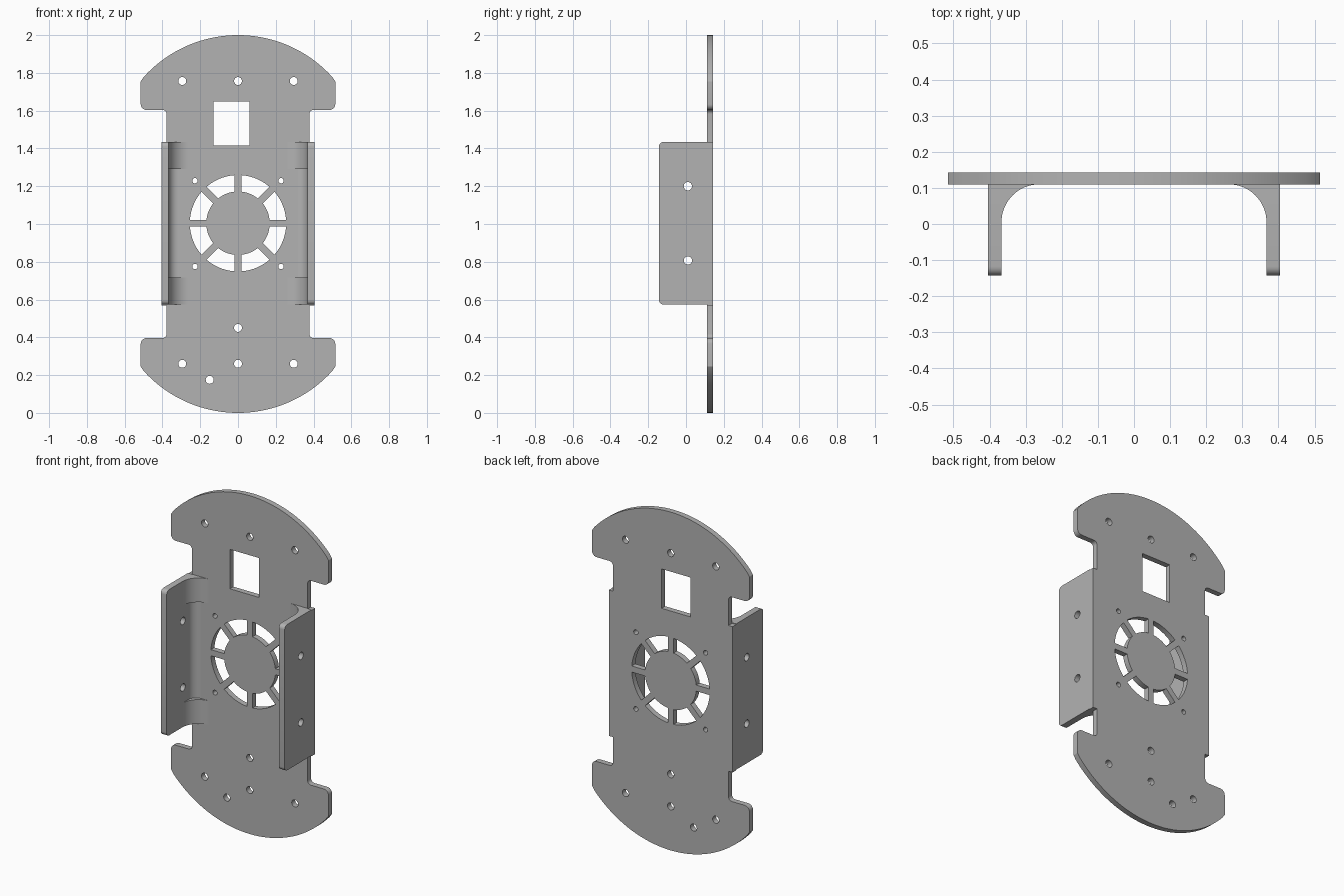
import bpy, bmesh
from math import sin, cos, asin, atan2, pi, radians
from mathutils import Vector

cube = bpy.data.objects.get("Cube")
if cube:
    bpy.data.objects.remove(cube, do_unlink=True)

grey = bpy.data.materials.new("plain grey")
grey.use_nodes = True
COLOUR = (0.45, 0.45, 0.45, 1)
grey.diffuse_color = COLOUR
grey.node_tree.nodes["Principled BSDF"].inputs["Base Color"].default_value = COLOUR


def arc(cx, cy, r, a0, a1, n):
    return [(cx + r * cos(a0 + (a1 - a0) * i / n), cy + r * sin(a0 + (a1 - a0) * i / n))
            for i in range(n + 1)]


def circle(cx, cy, r, n=24):
    return arc(cx, cy, r, 0, 2 * pi, n)[:-1]


def rounded(corners, n=6):
    """Polygon of (x, y, radius) right-angled corners with rounded tips."""
    out = []
    for i, (x, y, r) in enumerate(corners):
        p = Vector((x, y))
        if not r:
            out.append((x, y))
            continue
        u = (Vector(corners[i - 1][:2]) - p).normalized() * r
        v = (Vector(corners[(i + 1) % len(corners)][:2]) - p).normalized() * r
        for k in range(n + 1):
            t = pi / 2 * k / n
            out.append(tuple(p + u * (1 - sin(t)) + v * (1 - cos(t))))
    return out


def slab(name, loops, depth, location, rotation=(0, 0, 0)):
    """Flat sheet from an outline and its holes, thickened by depth."""
    curve = bpy.data.curves.new(name, "CURVE")
    curve.dimensions, curve.fill_mode, curve.extrude = "2D", "BOTH", depth / 2
    for loop in loops:
        s = curve.splines.new("POLY")
        s.points.add(len(loop) - 1)
        for point, (x, y) in zip(s.points, loop):
            point.co = (x, y, 0, 1)
        s.use_cyclic_u = True
    ob = bpy.data.objects.new(name, curve)
    bpy.context.collection.objects.link(ob)
    ob.location, ob.rotation_euler = location, rotation
    bpy.ops.object.select_all(action="DESELECT")
    bpy.context.view_layer.objects.active = ob
    ob.select_set(True)
    bpy.ops.object.convert(target="MESH")
    ob = bpy.context.object
    bm = bmesh.new()
    bm.from_mesh(ob.data)
    bmesh.ops.remove_doubles(bm, verts=bm.verts, dist=1e-5)
    bmesh.ops.recalc_face_normals(bm, faces=bm.faces)
    bm.to_mesh(ob.data)
    bm.free()
    ob.data.materials.clear()
    ob.data.materials.append(grey)
    bpy.ops.object.shade_smooth_by_angle(angle=radians(30))
    return ob


FRONT, BACK = 0.11, 0.143      # plate faces
INNER, OUTER = 0.367, 0.405    # flange faces
HALF = 0.431                   # half the flange height
MID = 1.004

# Plate outline: one side, from the bottom arc up to the top arc
ear_arc = arc(0, 0.327, 0.673, atan2(0.428, 0.515), pi / 2, 20)
upper = [(OUTER, HALF, 0), (0.378, HALF, 0), (0.378, 0.604, 0.022),
         (0.515, 0.604, 0.03), (0.515, 0.755, 0)]
lower = [(x, -z, r) for x, z, r in reversed(upper)]
side = [(x, -z) for x, z in reversed(ear_arc[1:])] + rounded(lower + upper) + ear_arc[1:]
outline = side + [(-x, z) for x, z in reversed(side[1:-1])]
loops = [[(x, z + 1) for x, z in outline]]

# Square window
loops.append([(-0.13, 1.415), (0.06, 1.415), (0.06, 1.648), (-0.13, 1.648)])

# Fan grille: eight openings between straight spokes
R_IN, R_OUT, SPOKE = 0.168, 0.255, 0.018
for k in range(8):
    a = k * pi / 4
    o, i = asin(SPOKE / R_OUT), asin(SPOKE / R_IN)
    loops.append(arc(0, MID, R_OUT, a + o, a + pi / 4 - o, 10)
                 + arc(0, MID, R_IN, a + pi / 4 - i, a + i, 10))

# Screw holes
for x, z in [(-0.295, 1.757), (0, 1.757), (0.295, 1.757), (0, 0.45),
             (-0.295, 0.26), (0, 0.26), (0.295, 0.26), (-0.15, 0.175)]:
    loops.append(circle(x, z, 0.021))
for x in (-0.228, 0.228):
    for z in (0.775, 1.229):
        loops.append(circle(x, z, 0.014))

slab("plate", loops, BACK - FRONT, (0, (FRONT + BACK) / 2, 0), (pi / 2, 0, 0))

# Side flanges with screw holes, and the fillets joining them to the plate
flange = rounded([(-0.143, MID - HALF, 0.025), (FRONT, MID - HALF, 0),
                  (FRONT, MID + HALF, 0), (-0.143, MID + HALF, 0.025)])
flange_loops = [flange, circle(0.01, 1.2, 0.022), circle(0.01, 0.807, 0.022)]
GUSSET = 0.143                 # height of the large end fillets


def fillet(name, s, r, z0, z1):
    curve = arc(INNER - r, FRONT - r, r, 0, pi / 2, 16)
    loop = [(s * x, y) for x, y in [(INNER, FRONT)] + curve]
    slab(name, [loop], z1 - z0, (0, 0, (z0 + z1) / 2))


for s, label in ((1, "left"), (-1, "right")):
    slab(label + "_flange", flange_loops, OUTER - INNER,
         (s * (INNER + OUTER) / 2, 0, 0), (pi / 2, 0, pi / 2))
    low, high = MID - HALF, MID + HALF
    fillet(label + "_lower_gusset", s, 0.105, low, low + GUSSET)
    fillet(label + "_middle_fillet", s, 0.05, low + GUSSET, high - GUSSET)
    fillet(label + "_upper_gusset", s, 0.105, high - GUSSET, high)
